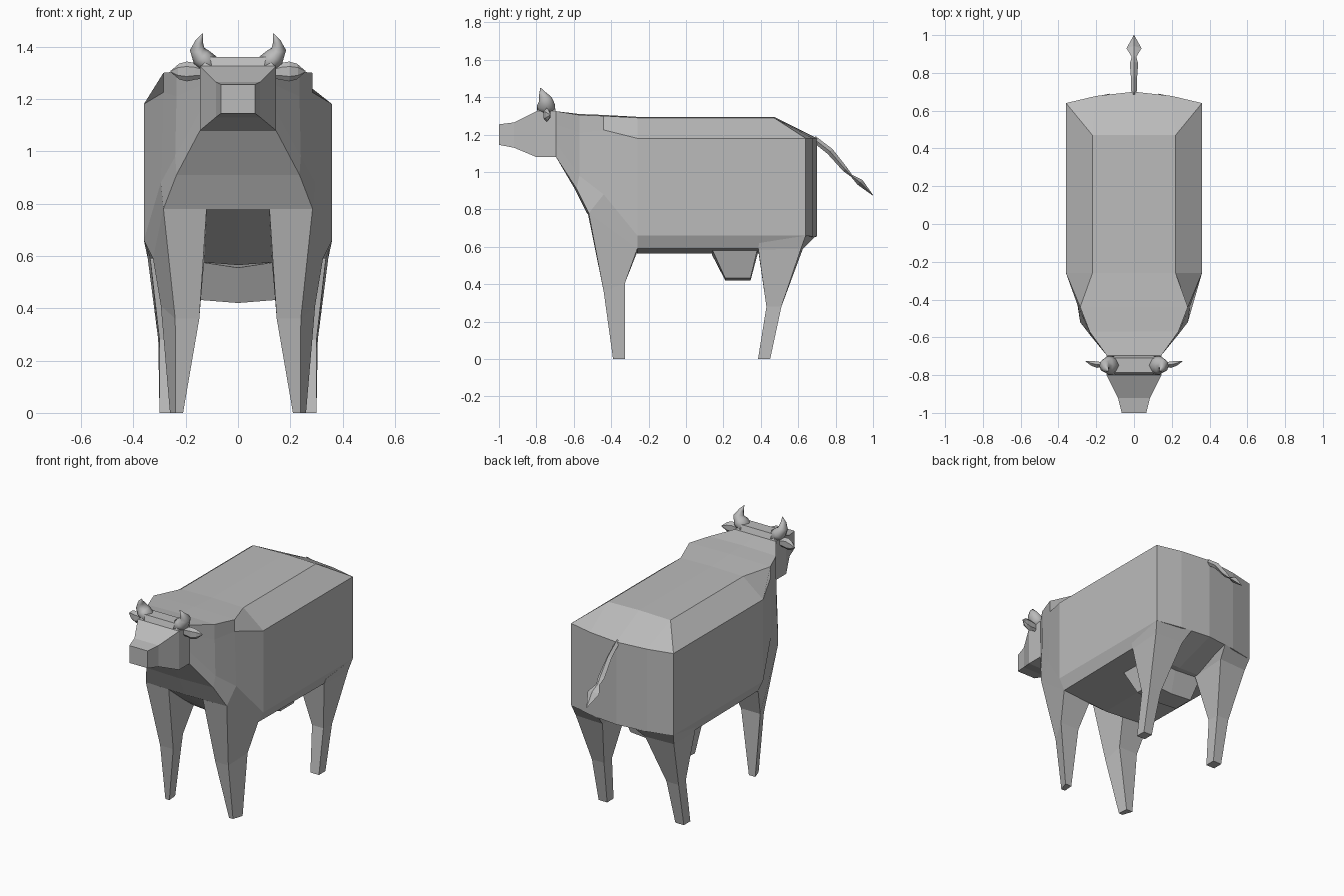
import bpy, bmesh, math
from mathutils import Vector

if "Cube" in bpy.data.objects:
    bpy.data.objects.remove(bpy.data.objects["Cube"])

hide = bpy.data.materials.new("plain_grey")
hide.diffuse_color = (0.5, 0.5, 0.5, 1)
hide.use_nodes = True
hide.node_tree.nodes["Principled BSDF"].inputs["Base Color"].default_value = hide.diffuse_color


def finish(name, bm, smooth=False):
    """Clean the mesh and add it to the scene."""
    bmesh.ops.remove_doubles(bm, verts=bm.verts, dist=0.0005)
    bmesh.ops.recalc_face_normals(bm, faces=bm.faces)
    for f in bm.faces:
        f.smooth = smooth
    me = bpy.data.meshes.new(name)
    bm.to_mesh(me)
    bm.free()
    me.materials.append(hide)
    ob = bpy.data.objects.new(name, me)
    bpy.context.collection.objects.link(ob)
    return ob


def loft(name, rings, strips=False, smooth=False):
    """Skin closed rings; strips caps the ends in upright strips."""
    bm = bmesh.new()
    rows = [[bm.verts.new(p) for p in r] for r in rings]
    n = len(rows[0])
    for a, b in zip(rows, rows[1:]):
        for i in range(n):
            j = (i + 1) % n
            bm.faces.new((a[i], a[j], b[j], b[i]))
    for r in (rows[0], rows[-1]):
        if strips:
            k = n // 2 + 1
            for i in range(k // 2 - 1):
                q = (i, i + 1, k - 2 - i, k - 1 - i)
                bm.faces.new([r[v] for v in q])
                bm.faces.new([r[-v % n] for v in q])
        else:
            bm.faces.new(r)
    return finish(name, bm, smooth)


def whole(half):
    """Complete a half ring running from top centre to bottom centre."""
    return half + [(-x, y, z) for x, y, z in half[-2:0:-1]]


def pair(name, rings, smooth=False):
    """Make the same part on both sides."""
    for side, s in (("left", 1), ("right", -1)):
        loft(f"{name}_{side}", [[(s * x, y, z) for x, y, z in r] for r in rings],
             smooth=smooth)


def box_ring(w, y, lo, hi):
    """Upright head section."""
    h = hi - lo
    return whole([(0, y, hi), (w, y, hi), (w, y, hi - h * .3),
                  (w, y, lo + h * .3), (w, y, lo), (0, y, lo)])


# Body, neck and head in one skin from rump to muzzle
body = [
    whole([(0, .70, 1.18), (.2, .678, 1.18), (.36, .64, 1.18),
           (.36, .64, .66), (.2, .678, .655), (0, .70, .655)]),
    whole([(0, .47, 1.295), (.22, .47, 1.29), (.36, .64, 1.18),
           (.36, .64, .66), (.335, .40, .59), (0, .42, .565)]),
    whole([(0, -.26, 1.295), (.22, -.26, 1.29), (.36, -.26, 1.18),
           (.36, -.26, .66), (.325, -.26, .59), (0, -.26, .565)]),
    whole([(0, -.44, 1.305), (.285, -.44, 1.30), (.285, -.44, 1.225),
           (.295, -.44, .88), (.285, -.52, .78), (0, -.53, .78)]),
    whole([(0, -.57, 1.31), (.235, -.57, 1.305), (.235, -.57, 1.21),
           (.24, -.57, .98), (.235, -.585, .91), (0, -.595, .91)]),
    box_ring(.145, -.695, 1.08, 1.325),
    box_ring(.145, -.80, 1.08, 1.325),
    box_ring(.085, -.92, 1.13, 1.265),
    box_ring(.065, -1.0, 1.145, 1.255),
]
loft("body", body, strips=True)


def rect(w, y0, y1, z):
    return [(-w, y0, z), (w, y0, z), (w, y1, z), (-w, y1, z)]


# Raised poll between the horns
loft("poll", [rect(.145, -.80, -.695, 1.32), rect(.11, -.785, -.71, 1.36)])

# Udder
udder = [
    [(-.2, .14, .585), (0, .14, .555), (.2, .14, .585),
     (.2, .385, .60), (0, .385, .57), (-.2, .385, .60)],
    [(-.15, .21, .432), (0, .21, .42), (.15, .21, .432),
     (.15, .345, .432), (0, .345, .42), (-.15, .345, .432)],
]
loft("udder", udder)

# Legs: outer front, outer back, inner back, inner front
pair("front_leg", [
    [(.285, -.52, .78), (.325, -.26, .59), (.13, -.26, .575), (.12, -.525, .78)],
    [(.24, -.44, .36), (.295, -.325, .41), (.16, -.325, .41), (.148, -.44, .36)],
    [(.238, -.39, 0), (.26, -.325, 0), (.215, -.325, 0), (.21, -.39, 0)],
])
pair("back_leg", [
    [(.345, .39, .62), (.36, .64, .66), (.13, .69, .655), (.13, .39, .60)],
    [(.335, .387, .585), (.345, .615, .59), (.15, .625, .59), (.15, .387, .575)],
    [(.30, .43, .28), (.305, .51, .28), (.22, .51, .28), (.22, .43, .28)],
    [(.30, .385, 0), (.30, .45, 0), (.24, .45, 0), (.24, .385, 0)],
])


def tube(points, radii, sides=8, flat=1.0):
    """Round sections following a path in the x-z plane."""
    rings = []
    for i, (p, r) in enumerate(zip(points, radii)):
        a = Vector(points[max(i - 1, 0)])
        b = Vector(points[min(i + 1, len(points) - 1)])
        d = (b - a).normalized()
        u = d.cross(Vector((0, 1, 0))).normalized()
        v = u.cross(d)
        rings.append([tuple(Vector(p) + u * r * math.cos(t) + v * r * flat * math.sin(t))
                      for t in (math.tau * k / sides for k in range(sides))])
    return rings


# Horns curve out, then up to a point
pair("horn", tube([(.10, -.748, 1.325), (.14, -.748, 1.36), (.156, -.752, 1.39),
                   (.148, -.768, 1.42), (.135, -.778, 1.45)],
                  [.04, .038, .028, .015, .001], flat=1.25), smooth=True)

# Leaf-shaped ears, swept back at the tips
pair("ear", tube([(.13, -.745, 1.30), (.165, -.745, 1.305), (.195, -.745, 1.305),
                  (.225, -.737, 1.305), (.258, -.725, 1.305)],
                 [.022, .032, .038, .03, .002], sides=6, flat=.5))


def tail_ring(y, z, w, t):
    return [(-w, y, z), (0, y + t, z + t), (w, y, z), (0, y - t, z - t)]


# Tail with a diamond tuft
loft("tail", [tail_ring(*r) for r in (
    (.68, 1.18, .014, .012), (.77, 1.11, .016, .013), (.85, 1.015, .022, .01),
    (.885, .98, .012, .004), (.93, .945, .04, .013), (1.0, .875, .001, .001))])
